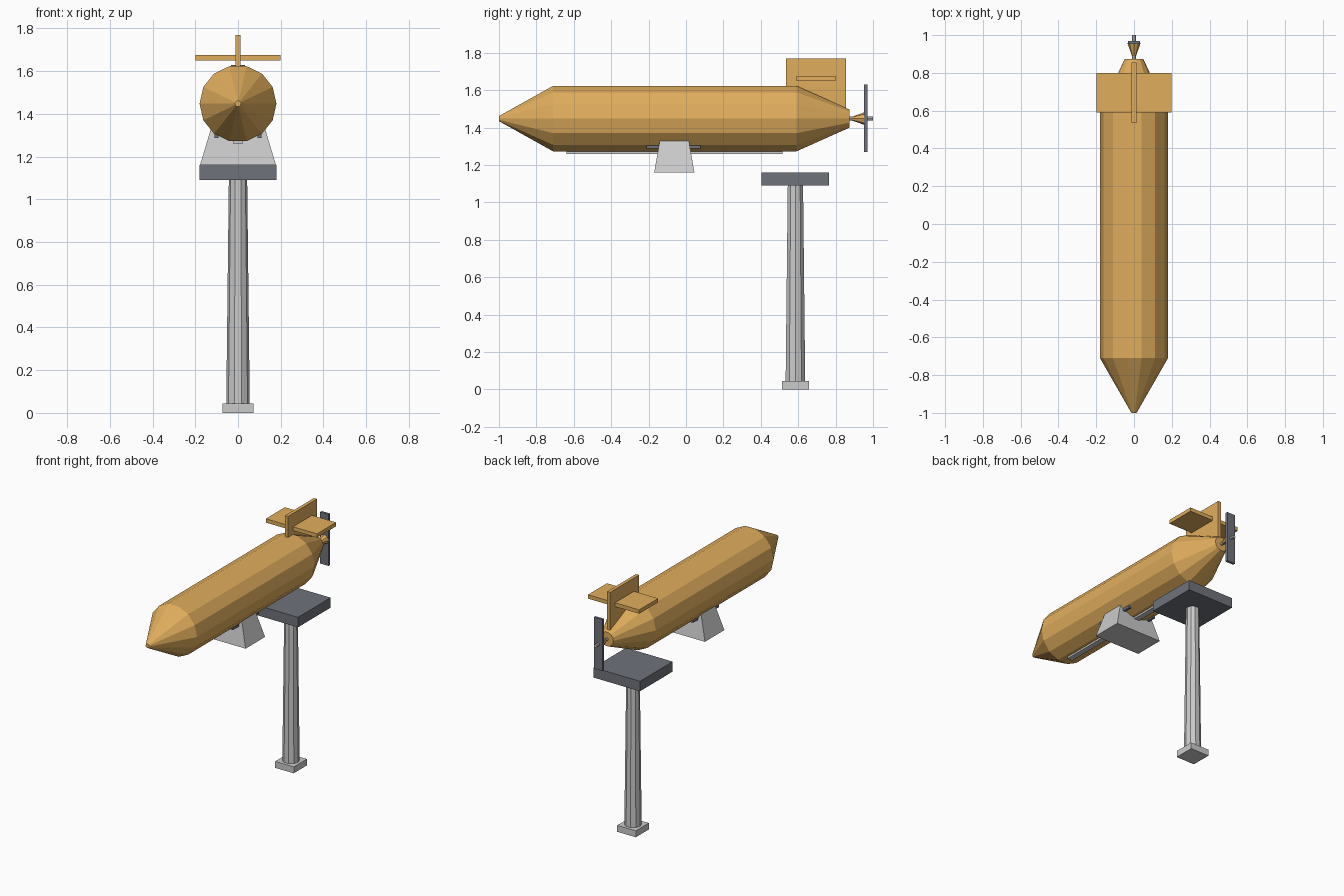
import bpy, math
from mathutils import Matrix

if "Cube" in bpy.data.objects:
    bpy.data.objects.remove(bpy.data.objects["Cube"])

AXIS_Z = 1.448   # height of the hull axis
MAST_Y = 0.585   # position of the mast

orange = bpy.data.materials.new("hull_orange")
orange.diffuse_color = (0.75, 0.42, 0.11, 1)
orange.use_nodes = True
orange.node_tree.nodes["Principled BSDF"].inputs["Base Color"].default_value = orange.diffuse_color
dark = bpy.data.materials.new("dark_metal")
dark.diffuse_color = (0.16, 0.17, 0.2, 1)
dark.use_nodes = True
dark.node_tree.nodes["Principled BSDF"].inputs["Base Color"].default_value = dark.diffuse_color


def make(name, verts, faces, mat=None):
    mesh = bpy.data.meshes.new(name)
    mesh.from_pydata(verts, [], faces)
    if mat:
        mesh.materials.append(mat)
    obj = bpy.data.objects.new(name, mesh)
    bpy.context.collection.objects.link(obj)
    return obj


def frustum(name, bottom, top, z0, z1, mat=None):
    """Four-sided block; bottom and top are (x0, x1, y0, y1)."""
    verts = []
    for (x0, x1, y0, y1), z in ((bottom, z0), (top, z1)):
        verts += [(x0, y0, z), (x1, y0, z), (x1, y1, z), (x0, y1, z)]
    faces = [(3, 2, 1, 0), (4, 5, 6, 7)]
    faces += [(i, (i + 1) % 4, (i + 1) % 4 + 4, i + 4) for i in range(4)]
    return make(name, verts, faces, mat)


def box(name, x0, x1, y0, y1, z0, z1, mat=None):
    return frustum(name, (x0, x1, y0, y1), (x0, x1, y0, y1), z0, z1, mat)


def lathe(name, profile, sides, mat=None, upright=False):
    """Revolve (position, radius) pairs around the hull axis or the mast axis."""
    verts, faces = [], []
    for p, r in profile:
        for k in range(sides):
            a = math.tau * k / sides
            c, s = r * math.cos(a), r * math.sin(a)
            verts.append((c, MAST_Y + s, p) if upright else (c, p, AXIS_Z + s))
    for j in range(len(profile) - 1):
        for k in range(sides):
            n = (k + 1) % sides
            f = (j * sides + k, j * sides + n, (j + 1) * sides + n, (j + 1) * sides + k)
            faces.append(f if upright else f[::-1])
    first = tuple(range(sides))
    last = tuple(range(len(verts) - sides, len(verts)))
    faces += [first[::-1], last] if upright else [first, last[::-1]]
    return make(name, verts, faces, mat)


# Hull with pointed nose and tapered tail
lathe("hull", [(-1.0, 0.014), (-0.71, 0.18), (0.59, 0.18), (0.873, 0.05)], 14, orange)

# Tail surfaces
box("tail_fin", -0.012, 0.012, 0.535, 0.855, 1.5, 1.77, orange)
box("stabilizer", -0.198, 0.198, 0.59, 0.80, 1.65, 1.677, orange)

# Propeller
lathe("propeller_shaft", [(0.86, 0.011), (1.0, 0.011)], 8)
lathe("propeller_hub", [(0.89, 0.011), (0.958, 0.035)], 8, orange)
box("propeller_blade", -0.032, 0.032, 0.953, 0.97, 1.27, 1.63, dark)

# Gondola, keel rail and side rods
frustum("gondola", (-0.178, 0.178, -0.17, 0.045), (-0.127, 0.127, -0.14, 0.015), 1.16, 1.33)
box("keel_rail", -0.02, 0.02, -0.64, 0.515, 1.26, 1.28)
for side, x in (("left", -0.1), ("right", 0.1)):
    box(side + "_rod", x - 0.009, x + 0.009, -0.21, 0.078, 1.287, 1.305, dark)

# Mast with platform and base
box("mast_platform", -0.18, 0.18, MAST_Y - 0.18, MAST_Y + 0.18, 1.09, 1.16, dark)
lathe("mast_column", [(0.045, 0.055), (1.09, 0.043)], 10, None, True)
box("mast_base", -0.072, 0.072, MAST_Y - 0.072, MAST_Y + 0.072, 0, 0.045)
